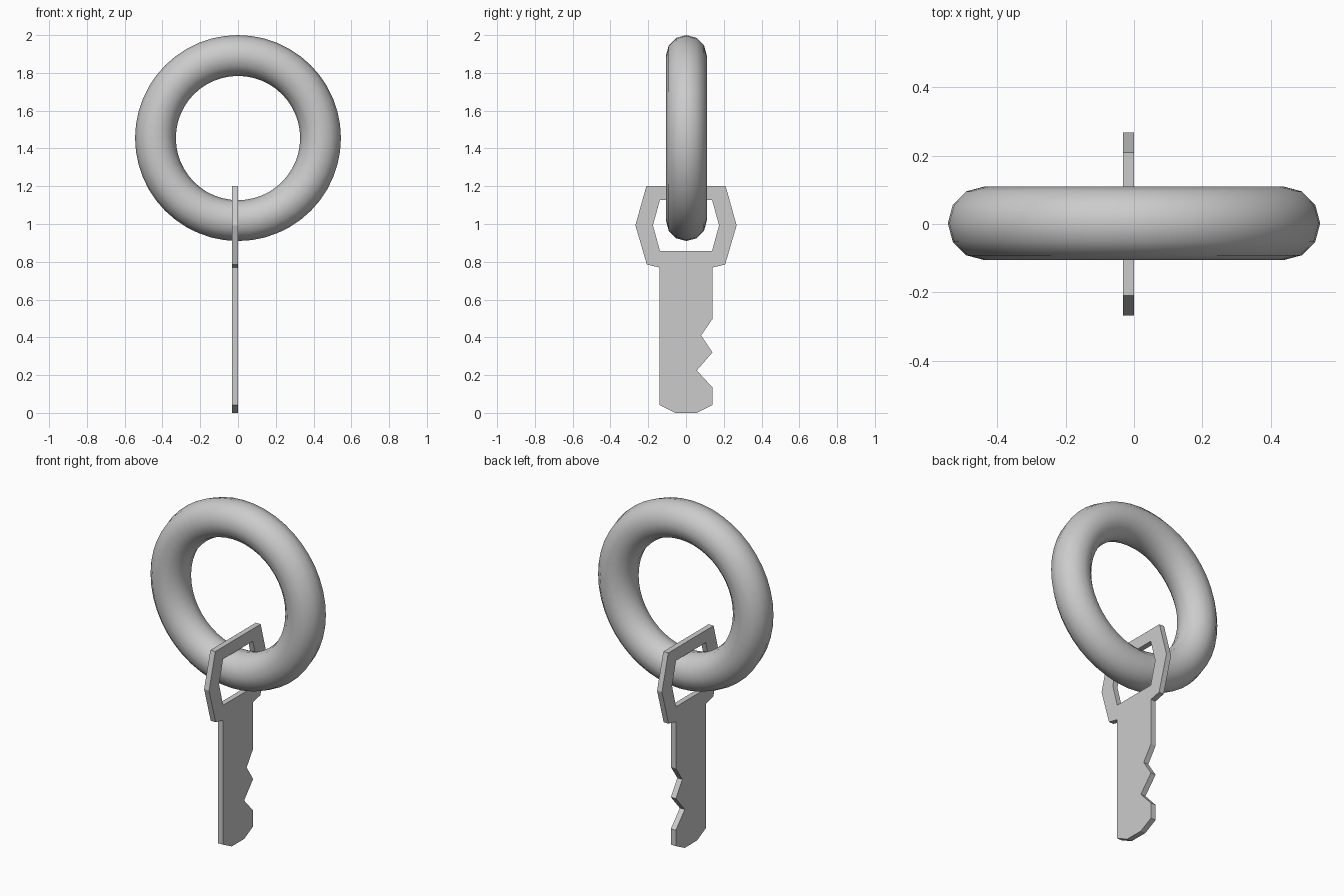
import bpy, bmesh, math

if "Cube" in bpy.data.objects:
    bpy.data.objects.remove(bpy.data.objects["Cube"])

# Key ring: smooth torus standing in the XZ plane
bpy.ops.mesh.primitive_torus_add(
    major_radius=0.437, minor_radius=0.108, major_segments=48, minor_segments=12,
    location=(0, 0.002, 1.455), rotation=(math.pi / 2, 0, 0))
ring = bpy.context.object
ring.name = "key_ring"
bpy.ops.object.shade_smooth()

# Key profile (y, z): head, shoulders, toothed edge, tip
outline = [(-0.21, 1.2), (0.21, 1.2), (0.268, 0.993), (0.207, 0.785), (0.14, 0.77),
           (0.14, 0.497), (0.08, 0.41), (0.14, 0.32), (0.057, 0.225), (0.14, 0.135),
           (0.14, 0.042), (0.057, 0), (-0.057, 0), (-0.14, 0.042),
           (-0.14, 0.77), (-0.207, 0.785), (-0.268, 0.993)]
hole = [(-0.138, 1.128), (0.138, 1.128), (0.175, 0.993),
        (0.138, 0.858), (-0.138, 0.858), (-0.175, 0.993)]

# Flat plate with the hole, extruded to the key's thickness
bm = bmesh.new()
edges = []
for loop in (outline, hole):
    verts = [bm.verts.new((-0.032, y, z)) for y, z in loop]
    edges += [bm.edges.new((v, verts[i - 1])) for i, v in enumerate(verts)]
bmesh.ops.triangle_fill(bm, edges=edges, use_beauty=True, use_dissolve=False)
result = bmesh.ops.extrude_face_region(bm, geom=bm.faces[:], use_keep_orig=True)
moved = [g for g in result["geom"] if isinstance(g, bmesh.types.BMVert)]
bmesh.ops.translate(bm, verts=moved, vec=(0.032, 0, 0))
bmesh.ops.recalc_face_normals(bm, faces=bm.faces[:])
mesh = bpy.data.meshes.new("key")
bm.to_mesh(mesh)
bm.free()
key = bpy.data.objects.new("key", mesh)
bpy.context.collection.objects.link(key)
